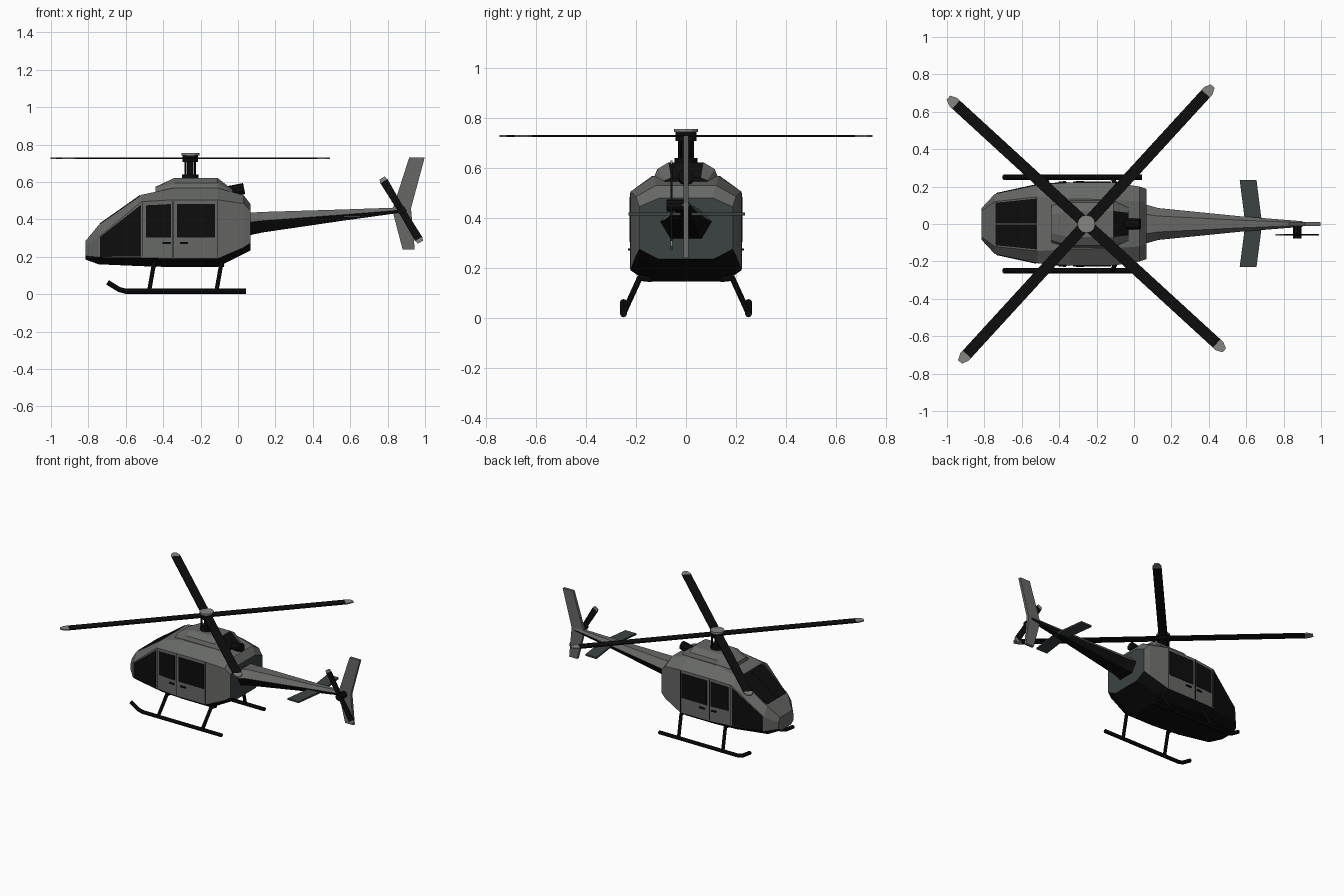
import bpy, bmesh, math
from mathutils import Vector, Matrix

if "Cube" in bpy.data.objects:
    bpy.data.objects.remove(bpy.data.objects["Cube"])

def material(name, c):
    m = bpy.data.materials.new(name)
    m.diffuse_color = (*c, 1)
    m.use_nodes = True
    m.node_tree.nodes["Principled BSDF"].inputs["Base Color"].default_value = m.diffuse_color
    return m

GREY = material("body grey", (0.135, 0.14, 0.132))
BLACK = material("black", (0.004, 0.004, 0.004))
SLATE = material("dark slate", (0.045, 0.056, 0.057))
LIGHT = material("light grey", (0.24, 0.235, 0.22))

def finish(name, bm, mats, rule=None):
    bmesh.ops.recalc_face_normals(bm, faces=bm.faces)
    if rule:
        for f in bm.faces:
            f.material_index = rule(f)
    me = bpy.data.meshes.new(name)
    bm.to_mesh(me)
    bm.free()
    for m in mats:
        me.materials.append(m)
    ob = bpy.data.objects.new(name, me)
    bpy.context.collection.objects.link(ob)
    return ob

def ring(x, half):
    """Closed cross-section from the -y half, listed bottom to top."""
    return [Vector((x, -y, z)) for y, z in half] + [Vector((x, y, z)) for y, z in reversed(half)]

def loft(name, rings, mats, paint):
    """paint(segment, side) gives the colour; segment is -1 / -2 for the end caps."""
    bm = bmesh.new()
    vs = [[bm.verts.new(p) for p in r] for r in rings]
    n = len(rings[0])
    for i in range(len(rings) - 1):
        for j in range(n):
            k = (j + 1) % n
            f = bm.faces.new((vs[i][j], vs[i][k], vs[i + 1][k], vs[i + 1][j]))
            f.material_index = paint(i, j)
    bm.faces.new(vs[0]).material_index = paint(-1, 0)
    bm.faces.new(vs[-1]).material_index = paint(-2, 0)
    return finish(name, bm, mats)

def prism(name, outline, thick, mat, matrix=Matrix()):
    """Flat outline in local XY, thickened evenly along local Z."""
    bm = bmesh.new()
    f = bm.faces.new([bm.verts.new((x, y, -thick / 2)) for x, y in outline])
    up = bmesh.ops.extrude_face_region(bm, geom=[f])["geom"]
    bmesh.ops.translate(bm, verts=[v for v in up if isinstance(v, bmesh.types.BMVert)], vec=(0, 0, thick))
    bm.transform(matrix)
    return finish(name, bm, [mat])

def rod(name, path, r, mat, sides=8, r2=None):
    bm = bmesh.new()
    for a, b in zip(path, path[1:]):
        a, b = Vector(a), Vector(b)
        d = b - a
        m = Matrix.Translation((a + b) / 2) @ d.to_track_quat('Z', 'Y').to_matrix().to_4x4()
        bmesh.ops.create_cone(bm, cap_ends=True, segments=sides, radius1=r, radius2=r2 or r,
                              depth=d.length + (0.006 if len(path) > 2 else 0), matrix=m)
    return finish(name, bm, [mat])

# Fuselage: x, bottom (half width, z), lower edge, upper edge, roof
stations = [
    (-0.815, [(0.055, 0.185), (0.085, 0.205), (0.085, 0.255), (0.07, 0.285)]),
    (-0.745, [(0.11, 0.16), (0.16, 0.198), (0.16, 0.305), (0.12, 0.37)]),
    (-0.515, [(0.15, 0.15), (0.21, 0.195), (0.21, 0.495), (0.145, 0.532)]),
    (-0.345, [(0.155, 0.145), (0.222, 0.19), (0.222, 0.505), (0.135, 0.568)]),
    (-0.11, [(0.155, 0.145), (0.222, 0.19), (0.222, 0.505), (0.13, 0.568)]),
    (0.03, [(0.13, 0.215), (0.20, 0.25), (0.20, 0.485), (0.12, 0.53)]),
    (0.068, [(0.11, 0.235), (0.187, 0.275), (0.187, 0.445), (0.105, 0.48)]),
]
hull = [ring(x, h) for x, h in stations]
loft("fuselage", hull, [GREY, BLACK, SLATE],
     lambda i, j: 2 if i == -2 else 1 if i >= 0 and j in (0, 6, 7) else 0)

def panel(name, seg, side, u0, u1, v0, v1, mat=BLACK, t=0.004):
    """Thin plate lying on one fuselage face; u runs aft, v runs up the side."""
    a, b = hull[seg][side], hull[seg][side + 1]
    c, d = hull[seg + 1][side], hull[seg + 1][side + 1]
    at = lambda u, v: a.lerp(b, v).lerp(c.lerp(d, v), u)
    q = [at(u0, v0), at(u1, v0), at(u1, v1), at(u0, v1)]
    n = (q[2] - q[0]).cross(q[3] - q[1]).normalized()
    if n.dot(sum(q, Vector()) / 4 - Vector((-0.3, 0, 0.33))) < 0:
        n = -n
    bm = bmesh.new()
    lo, hi = ([bm.verts.new(p + n * k) for p in q] for k in (-0.003, t))
    bm.faces.new(lo)
    bm.faces.new(hi)
    for i in range(4):
        k = (i + 1) % 4
        bm.faces.new((lo[i], lo[k], hi[k], hi[i]))
    finish(name, bm, [mat])

# Windscreen halves, side windows, door seams and handles
for k, (v0, v1) in enumerate(((0.03, 0.49), (0.51, 0.97))):
    panel(f"windscreen_{k}", 1, 3, 0.03, 0.97, v0, v1)
for side, tag in ((1, "near"), (5, "far")):
    def vertical(seg, u0, u1, lo, hi, name, t=0.004):
        v = (lo, hi) if side == 1 else (1 - hi, 1 - lo)
        panel(f"{name}_{tag}", seg, side, u0, u1, *v, t=t)
    vertical(1, 0.04, 0.97, 0.02, 0.95, "nose_window")
    vertical(2, 0.13, 0.92, 0.36, 0.93, "front_door_window")
    vertical(3, 0.08, 0.95, 0.36, 0.93, "rear_door_window")
    vertical(2, 0.97, 1.0, 0.02, 0.98, "door_seam", 0.002)
    vertical(2, 0.02, 0.04, 0.02, 0.98, "front_door_seam", 0.002)
    vertical(3, 0.985, 1.0, 0.02, 0.98, "rear_door_seam", 0.002)
    vertical(2, 0.66, 0.90, 0.25, 0.28, "front_door_handle", 0.009)
    vertical(3, 0.15, 0.33, 0.25, 0.28, "rear_door_handle", 0.009)

# Engine cowling with a black rear opening
cowl = [(-0.44, [(0.10, 0.53), (0.10, 0.555), (0.085, 0.57), (0.05, 0.575)]),
        (-0.34, [(0.125, 0.53), (0.125, 0.57), (0.115, 0.595), (0.07, 0.622)]),
        (-0.11, [(0.125, 0.53), (0.125, 0.57), (0.115, 0.595), (0.07, 0.622)]),
        (-0.03, [(0.09, 0.51), (0.09, 0.54), (0.085, 0.55), (0.06, 0.56)])]
loft("engine_cowling", [ring(x, h) for x, h in cowl], [GREY, BLACK],
     lambda i, j: 1 if i == -2 or (i == 2 and j == 3) else 0)
rod("exhaust_pipe", [(-0.07, 0, 0.545), (0.033, 0, 0.565)], 0.03, BLACK, 10)

# Tail boom, black underneath
boom = [(x, [(w * 0.6, zb), (w, zm), (w * 0.5, zt)]) for x, w, zb, zm, zt in (
    (0.06, 0.105, 0.315, 0.385, 0.436), (0.13, 0.085, 0.33, 0.393, 0.44),
    (0.56, 0.042, 0.393, 0.425, 0.453), (0.90, 0.015, 0.44, 0.452, 0.465))]
loft("tail_boom", [ring(x, h) for x, h in boom], [GREY, BLACK],
     lambda i, j: 1 if i >= 0 and j in (0, 4, 5) else 0)

# Fin and stabiliser
upright = Matrix.Rotation(math.pi / 2, 4, 'X')   # local Y becomes z
prism("tail_fin", [(0.915, 0.73), (0.998, 0.73), (0.925, 0.46), (0.945, 0.24), (0.88, 0.24), (0.825, 0.45)],
      0.02, GREY, upright)
prism("stabiliser", [(0.565, 0.235), (0.655, 0.235), (0.685, 0), (0.655, -0.23), (0.565, -0.23), (0.595, 0)],
      0.012, SLATE, Matrix.Translation((0, 0, 0.415)))

# Tail rotor
hub = Vector((0.873, 0, 0.45))
rod("tail_rotor_hub", [hub, hub + Vector((0, -0.078, 0))], 0.024, BLACK, 10)
for k in range(2):
    m = Matrix.Translation(hub + Vector((0, -0.058, 0))) @ upright @ Matrix.Rotation(math.radians(-59 + 180 * k), 4, 'Z')
    prism(f"tail_blade_{k}", [(0, -0.018), (0.18, -0.022), (0.18, 0.022), (0, 0.018)], 0.008, BLACK, m)
    prism(f"tail_blade_tip_{k}", [(0.18, -0.022), (0.20, -0.016), (0.20, 0.016), (0.18, 0.022)], 0.008, LIGHT, m)

# Main rotor: mast, links, hub, four blades
def disc(name, r, z0, z1, mat, sides=12, x=-0.255, y=0):
    rod(name, [(x, y, z0), (x, y, z1)], r, mat, sides)

disc("mast_base", 0.045, 0.61, 0.64, BLACK)
disc("mast", 0.018, 0.62, 0.73, BLACK)
disc("rotor_hub", 0.042, 0.708, 0.743, BLACK)
disc("rotor_cap", 0.048, 0.743, 0.755, LIGHT)
for k in range(4):
    a = math.radians(47.5 + 90 * k)
    disc(f"pitch_link_{k}", 0.006, 0.63, 0.72, BLACK, 6, -0.255 + 0.036 * math.cos(a), 0.036 * math.sin(a))
    m = Matrix.Translation((-0.255, 0, 0.727)) @ Matrix.Rotation(a, 4, 'Z')
    prism(f"rotor_blade_{k}", [(0.02, -0.03), (0.945, -0.03), (0.945, 0.03), (0.02, 0.03)], 0.008, BLACK, m)
    prism(f"rotor_blade_tip_{k}", [(0.945, -0.03), (0.965, -0.03), (1.0, -0.014), (1.0, 0.014), (0.965, 0.03), (0.945, 0.03)],
          0.008, LIGHT, m)

# Landing skids and struts
for s, tag in ((-1, "near"), (1, "far")):
    rod(f"skid_{tag}", [(0.04, s * 0.25, 0.016), (-0.60, s * 0.25, 0.016), (-0.635, s * 0.25, 0.025),
                        (-0.695, s * 0.25, 0.062)], 0.0135, BLACK)
    for name, x in (("front", -0.45), ("rear", -0.09)):
        rod(f"{name}_strut_{tag}", [(x + 0.005, s * 0.14, 0.155), (x, s * 0.185, 0.16), (x - 0.025, s * 0.25, 0.018)],
            0.012, BLACK)
